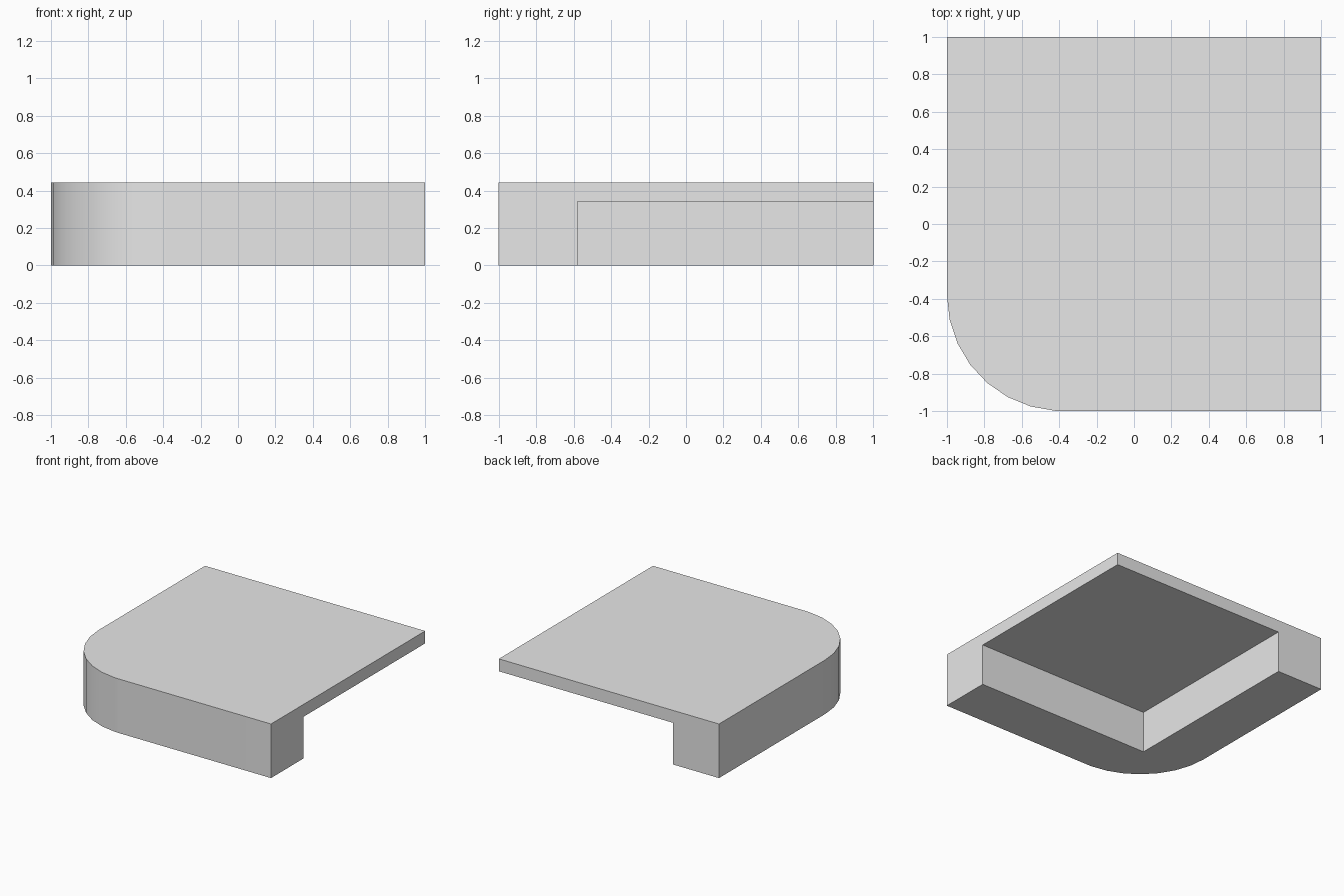
import bpy
import bmesh
from math import cos, sin, radians

cube = bpy.data.objects.get("Cube")
if cube:
    bpy.data.objects.remove(cube, do_unlink=True)

HEIGHT = 0.444      # full height
UNDERSIDE = 0.342   # underside of the slab over the recess
INNER = -0.58       # inner faces of the two walls
RADIUS = 0.62       # rounded outer corner
CENTRE = RADIUS - 1

# Plain grey material
grey = bpy.data.materials.new("plain grey")
grey.use_nodes = True
grey.diffuse_color = (0.8, 0.8, 0.8, 1)
grey.node_tree.nodes["Principled BSDF"].inputs["Base Color"].default_value = grey.diffuse_color

# Outer rounded corner, running from the right wall to the front wall
arc = [(CENTRE - RADIUS * cos(a), CENTRE - RADIUS * sin(a))
       for a in (radians(12.3 * i) for i in range(8))]
arc.append((CENTRE, -1))

bm = bmesh.new()


def ring(points, z):
    return [bm.verts.new((x, y, z)) for x, y in points]


def bridge(low, high):
    for i in range(len(low) - 1):
        bm.faces.new((low[i], low[i + 1], high[i + 1], high[i]))


# Outer walls, with the slab edges along the open back and left sides
outline = [(-1, 1)] + arc + [(1, -1)]
low, high = ring(outline, 0), ring(outline, HEIGHT)
bridge(low, high)
far_top = bm.verts.new((1, 1, HEIGHT))
bm.faces.new(high + [far_top])

# Square recess under the slab
inner = [(INNER, 1), (INNER, INNER), (1, INNER)]
inner_low, inner_high = ring(inner, 0), ring(inner, UNDERSIDE)
bridge(inner_low, inner_high)
far_under = bm.verts.new((1, 1, UNDERSIDE))
bm.faces.new(inner_high + [far_under])

# Bottom of the walls and their open ends
bm.faces.new(low + inner_low[::-1])
bm.faces.new((low[0], high[0], far_top, far_under, inner_high[0], inner_low[0]))
bm.faces.new((low[-1], high[-1], far_top, far_under, inner_high[-1], inner_low[-1]))
bmesh.ops.recalc_face_normals(bm, faces=bm.faces)

mesh = bpy.data.meshes.new("corner_slab")
bm.to_mesh(mesh)
bm.free()
mesh.materials.append(grey)
slab = bpy.data.objects.new("corner_slab", mesh)
bpy.context.collection.objects.link(slab)

# Smooth rounded corner, sharp edges elsewhere
bpy.ops.object.select_all(action="DESELECT")
slab.select_set(True)
bpy.context.view_layer.objects.active = slab
bpy.ops.object.shade_smooth_by_angle(angle=radians(30))
